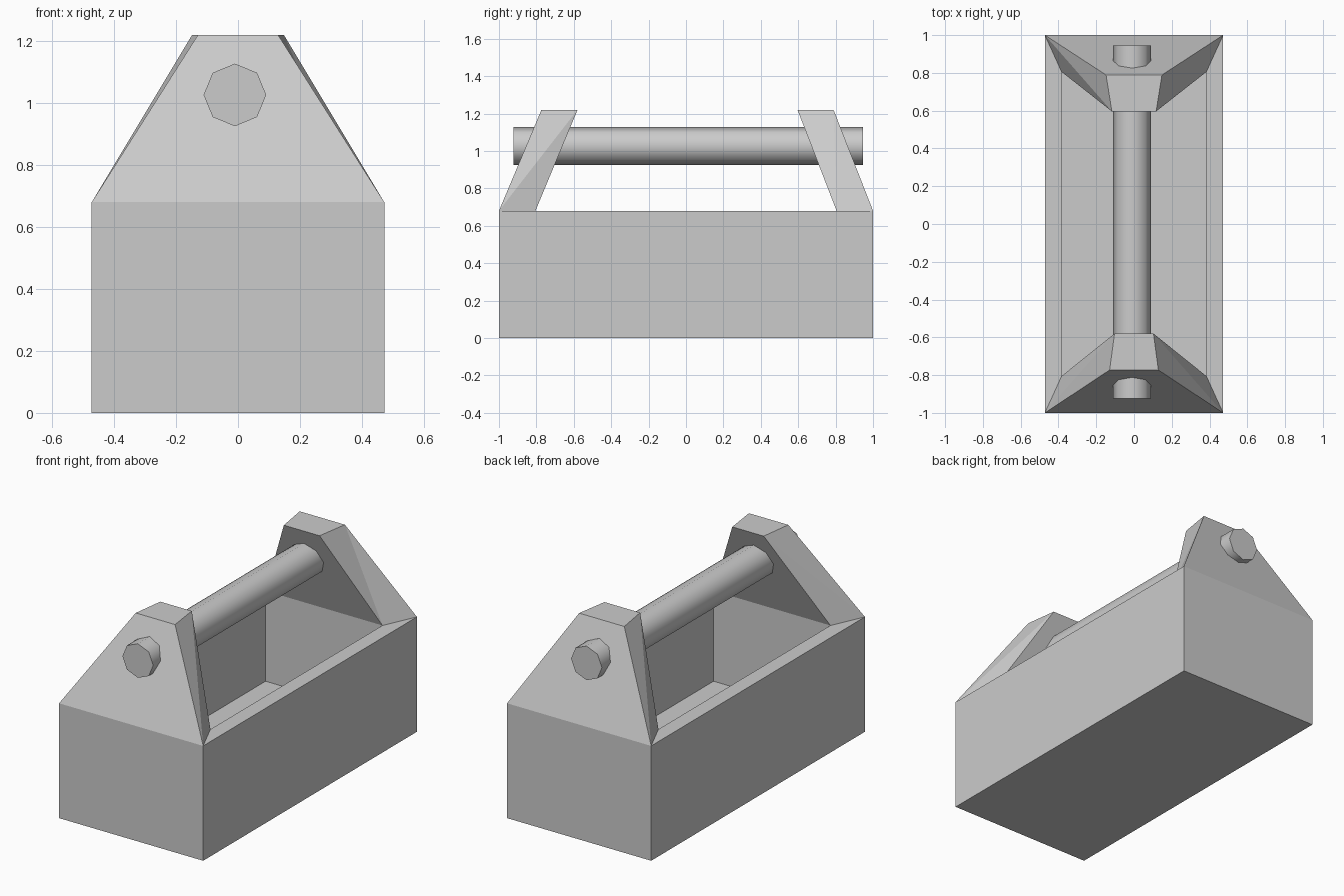
import bpy
import bmesh
from math import radians

cube = bpy.data.objects.get("Cube")
if cube:
    bpy.data.objects.remove(cube)

grey = bpy.data.materials.new("plain_grey")
grey.use_nodes = True
colour = (0.6, 0.6, 0.6, 1)
grey.diffuse_color = colour
grey.node_tree.nodes["Principled BSDF"].inputs["Base Color"].default_value = colour

HALF_X, HALF_Y = 0.472, 1.0
IN_X, IN_Y = 0.383, 0.805
RIM, FLOOR, TOP = 0.68, 0.145, 1.22

bm = bmesh.new()


def ring(hx, hy, z):
    return [bm.verts.new((sx * hx, sy * hy, z))
            for sx, sy in ((-1, -1), (1, -1), (1, 1), (-1, 1))]


def bridge(low, high, sides=range(4)):
    for i in sides:
        j = (i + 1) % 4
        bm.faces.new((low[i], low[j], high[j], high[i]))


# Open box: outer walls, long rims, cavity walls and both floors
base = ring(HALF_X, HALF_Y, 0)
outer = ring(HALF_X, HALF_Y, RIM)
inner = ring(IN_X, IN_Y, RIM)
floor = ring(IN_X, IN_Y, FLOOR)
bm.faces.new(base)
bm.faces.new(floor)
bridge(base, outer)
bridge(outer, inner, (1, 3))
bridge(inner, floor)


def end_panel(a, b, out_x, out_y, in_x, in_y):
    """Leaning tapered panel rising from rim corners a and b."""
    bottom = [outer[a], outer[b], inner[b], inner[a]]
    top = [bm.verts.new((x, y, TOP)) for x, y in
           ((-out_x, out_y), (out_x, out_y), (in_x, in_y), (-in_x, in_y))]
    bm.faces.new(top)
    bridge(bottom, top, (0, 2))
    # Twisted edges are split into two flat triangles
    for o, i in ((0, 3), (1, 2)):
        if o == 1 and out_y > 0:
            p, q = top[o], bottom[i]
            r, s = bottom[o], top[i]
        else:
            p, q = bottom[o], top[i]
            r, s = top[o], bottom[i]
        bm.faces.new((p, q, r))
        bm.faces.new((p, s, q))


end_panel(0, 1, 0.129, -0.773, 0.103, -0.58)
end_panel(3, 2, 0.148, 0.789, 0.117, 0.596)

bmesh.ops.recalc_face_normals(bm, faces=bm.faces)
mesh = bpy.data.meshes.new("tool_tray")
bm.to_mesh(mesh)
bm.free()
tray = bpy.data.objects.new("tool_tray", mesh)
bpy.context.collection.objects.link(tray)
mesh.materials.append(grey)

# Eight-sided carrying bar through both end panels
front, back = -0.923, 0.945
bpy.ops.mesh.primitive_cylinder_add(
    vertices=8, radius=0.101, depth=back - front,
    location=(-0.01, (front + back) / 2, 1.026),
    rotation=(radians(90), 0, 0))
bar = bpy.context.object
bar.name = "carry_bar"
bar.data.materials.append(grey)
bpy.ops.object.shade_smooth_by_angle(angle=radians(60))
